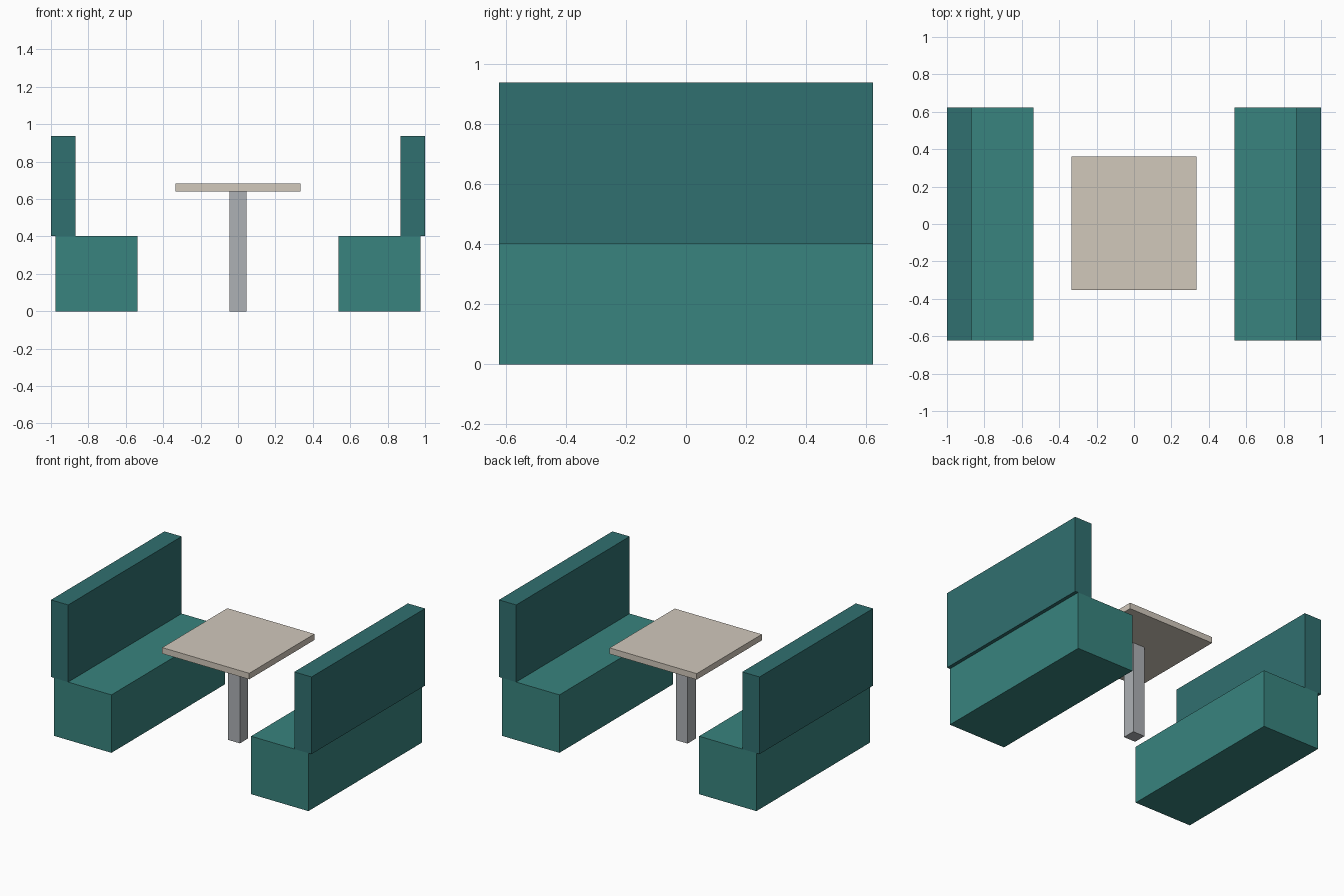
import bpy

if "Cube" in bpy.data.objects:
    bpy.data.objects.remove(bpy.data.objects["Cube"])


def material(name, color):
    m = bpy.data.materials.new(name)
    m.diffuse_color = color
    m.use_nodes = True
    m.node_tree.nodes["Principled BSDF"].inputs["Base Color"].default_value = m.diffuse_color
    return m


def box(name, lo, hi, mat):
    """Axis-aligned box between two corners."""
    bpy.ops.mesh.primitive_cube_add(size=1, location=[(a + b) / 2 for a, b in zip(lo, hi)])
    ob = bpy.context.object
    ob.name = name
    ob.scale = [b - a for a, b in zip(lo, hi)]
    bpy.ops.object.transform_apply(location=False, rotation=False, scale=True)
    ob.data.materials.append(mat)
    return ob


teal = material("teal_upholstery", (0.04, 0.23, 0.21, 1))
dark_teal = material("dark_teal_upholstery", (0.03, 0.16, 0.16, 1))
beige = material("beige_top", (0.64, 0.58, 0.50, 1))
grey = material("grey_metal", (0.42, 0.44, 0.46, 1))

DEPTH = 0.622      # half length of the benches
SEAT_TOP = 0.402

# Two facing benches: seat block plus overhanging backrest
for side, s in (("left", -1), ("right", 1)):
    x_in, x_out = sorted((s * 0.536, s * 0.976))
    box(f"{side}_seat", (x_in, -DEPTH, 0), (x_out, DEPTH, SEAT_TOP), teal)
    x_in, x_out = sorted((s * 0.868, s * 1.0))
    box(f"{side}_backrest", (x_in, -DEPTH, SEAT_TOP), (x_out, DEPTH, 0.937), dark_teal)

# Table between the benches
box("table_post", (-0.045, -0.043, 0), (0.045, 0.047, 0.64), grey)
box("table_top", (-0.334, -0.354, 0.64), (0.334, 0.36, 0.682), beige)
